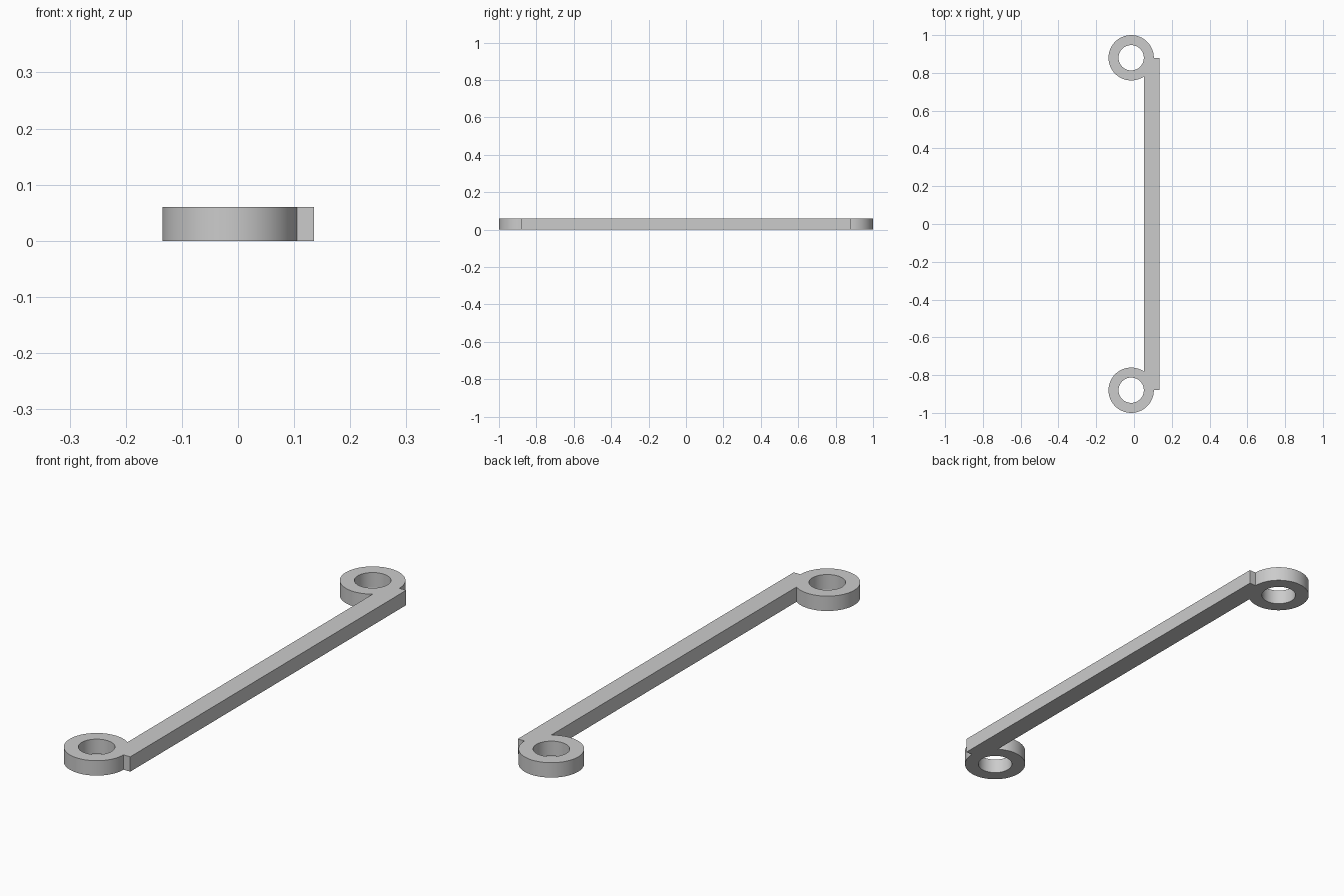
import bpy, bmesh, math
from mathutils import Vector

cube = bpy.data.objects.get("Cube")
if cube:
    bpy.data.objects.remove(cube, do_unlink=True)

HEIGHT = 0.06
RING_X, RING_Y = -0.015, 0.88
OUTER, HOLE = 0.12, 0.067
BAR_IN, BAR_OUT = 0.054, 0.135
SEGMENTS = 64


def arc(y, radius, start, end, steps):
    """Points along an arc around a ring centre."""
    angles = [start + (end - start) * i / steps for i in range(steps + 1)]
    return [Vector((RING_X + radius * math.cos(a), y + radius * math.sin(a), 0))
            for a in angles]


def add_loop(bm, points):
    verts = [bm.verts.new(p) for p in points]
    for a, b in zip(verts, verts[1:] + verts[:1]):
        bm.edges.new((a, b))


# Outline: bar end, around the back ring, down the bar, around the front ring
meet = math.acos((BAR_IN - RING_X) / OUTER)
back = arc(RING_Y, OUTER, 0, 2 * math.pi - meet, SEGMENTS)
front = [Vector((p.x, -p.y, 0)) for p in reversed(back)]
corners = [Vector((BAR_OUT, -RING_Y, 0)), Vector((BAR_OUT, RING_Y, 0))]

bm = bmesh.new()
add_loop(bm, back + front + corners)

# Ring holes
for side in (-1, 1):
    add_loop(bm, arc(side * RING_Y, HOLE, 0, 2 * math.pi, SEGMENTS)[:-1])

# Fill and extrude to a solid
bmesh.ops.triangle_fill(bm, edges=bm.edges[:], use_beauty=True)
solid = bmesh.ops.extrude_face_region(bm, geom=bm.faces[:], use_keep_orig=True)
top = [v for v in solid["geom"] if isinstance(v, bmesh.types.BMVert)]
bmesh.ops.translate(bm, verts=top, vec=(0, 0, HEIGHT))
bmesh.ops.recalc_face_normals(bm, faces=bm.faces[:])

mesh = bpy.data.meshes.new("link_bar_with_rings")
bm.to_mesh(mesh)
bm.free()
link = bpy.data.objects.new("link_bar_with_rings", mesh)
bpy.context.collection.objects.link(link)

# Plain grey material
grey = bpy.data.materials.new("light_grey")
grey.use_nodes = True
colour = (0.6, 0.6, 0.6, 1)
grey.diffuse_color = colour
grey.node_tree.nodes["Principled BSDF"].inputs["Base Color"].default_value = colour
mesh.materials.append(grey)

bpy.context.view_layer.objects.active = link
link.select_set(True)
bpy.ops.object.shade_smooth_by_angle(angle=math.radians(30))
